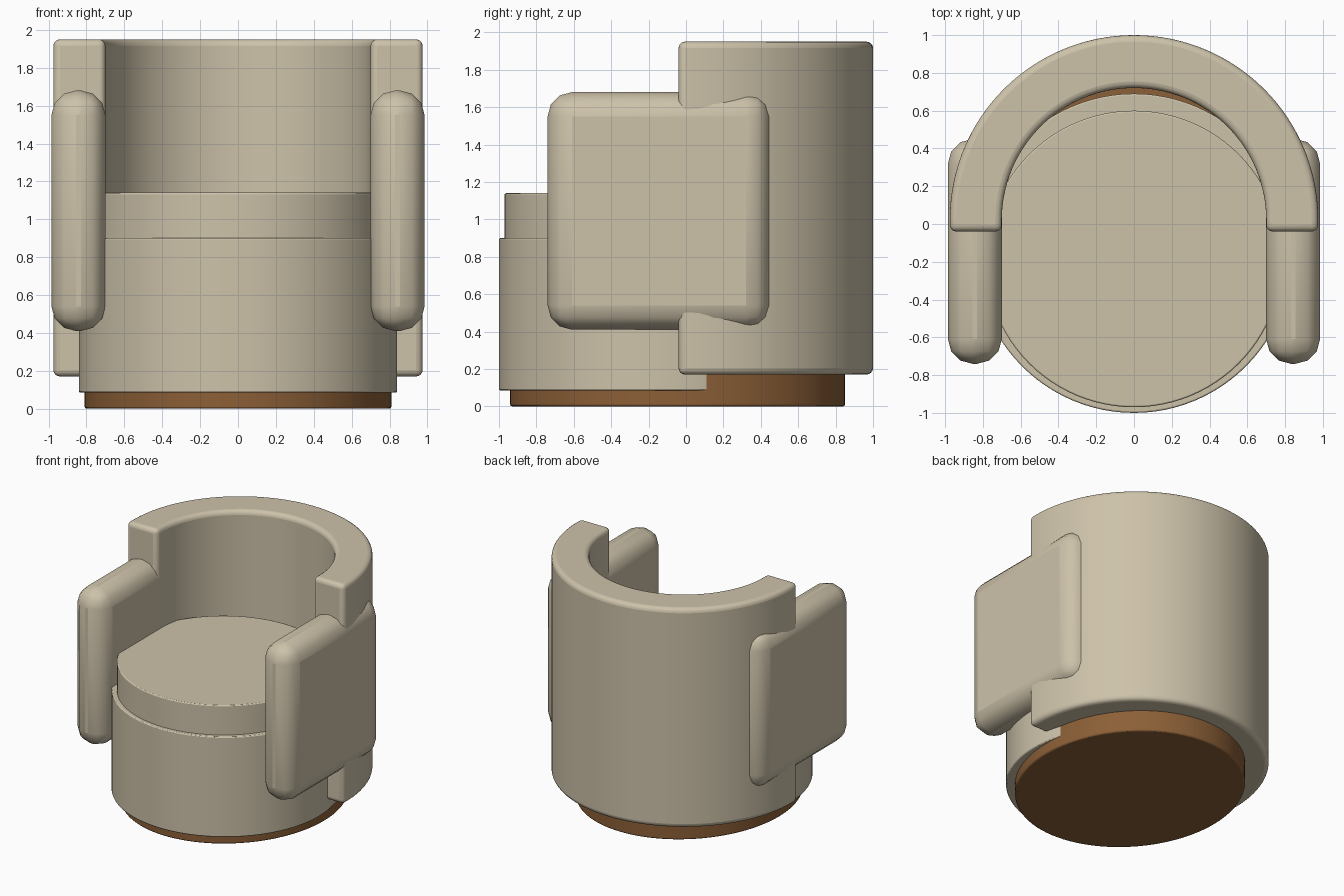
import bpy, bmesh, math

cube = bpy.data.objects.get("Cube")
if cube:
    bpy.data.objects.remove(cube, do_unlink=True)


def material(name, rgb):
    mat = bpy.data.materials.new(name)
    mat.use_nodes = True
    colour = (*rgb, 1)
    mat.diffuse_color = colour
    bsdf = next(n for n in mat.node_tree.nodes if n.type == "BSDF_PRINCIPLED")
    bsdf.inputs["Base Color"].default_value = colour
    return mat


fabric = material("beige fabric", (0.61, 0.54, 0.40))
wood = material("brown wood", (0.26, 0.115, 0.038))


def prism(name, outline, z0, z1, mat, bevel, segments):
    """Extrude a plan outline upwards, round its rims and shade it smooth."""
    bm = bmesh.new()
    face = bm.faces.new([bm.verts.new((x, y, z0)) for x, y in outline])
    grown = bmesh.ops.extrude_face_region(bm, geom=[face], use_keep_orig=True)
    top = [v for v in grown["geom"] if isinstance(v, bmesh.types.BMVert)]
    bmesh.ops.translate(bm, verts=top, vec=(0, 0, z1 - z0))
    bmesh.ops.recalc_face_normals(bm, faces=bm.faces)
    mesh = bpy.data.meshes.new(name)
    bm.to_mesh(mesh)
    bm.free()
    mesh.materials.append(mat)
    obj = bpy.data.objects.new(name, mesh)
    bpy.context.collection.objects.link(obj)
    mod = obj.modifiers.new("rounded edges", "BEVEL")
    mod.width, mod.segments = bevel, segments
    mod.limit_method = "ANGLE"
    mod.angle_limit = math.radians(40)
    bpy.ops.object.select_all(action="DESELECT")
    obj.select_set(True)
    bpy.context.view_layer.objects.active = obj
    bpy.ops.object.shade_smooth_by_angle(angle=math.radians(35))
    return obj


def arc(cy, rx, ry, start, end, steps):
    angles = [math.radians(start + (end - start) * i / steps) for i in range(steps + 1)]
    return [(rx * math.cos(a), cy + ry * math.sin(a)) for a in angles]


def ellipse(cy, rx, ry):
    return arc(cy, rx, ry, 0, 360, 96)[:-1]


# Plinth, seat and cushion
prism("base", ellipse(-0.045, 0.81, 0.895), 0, 0.22, wood, 0.01, 2)
prism("seat_body", ellipse(-0.155, 0.84, 0.845), 0.085, 0.90, fabric, 0.008, 2)
prism("seat_cushion", ellipse(-0.185, 0.785, 0.785), 0.88, 1.14, fabric, 0.008, 2)

# Wrap-around backrest with short straight ends
outer = arc(0.025, 0.975, 0.975, 0, 180, 64)
inner = arc(0.02, 0.70, 0.70, 180, 0, 64)
ends = -0.04
plan = [(0.975, ends)] + outer + [(-0.975, ends), (-0.70, ends)] + inner + [(0.70, ends)]
prism("backrest", plan, 0.17, 1.95, fabric, 0.035, 4)

# Padded armrests
for side, sign in (("left", 1), ("right", -1)):
    corners = [(0.70, -0.74), (0.985, -0.74), (0.985, 0.45), (0.70, 0.45)]
    prism(side + "_armrest", [(sign * x, y) for x, y in corners],
          0.41, 1.68, fabric, 0.13, 3)
